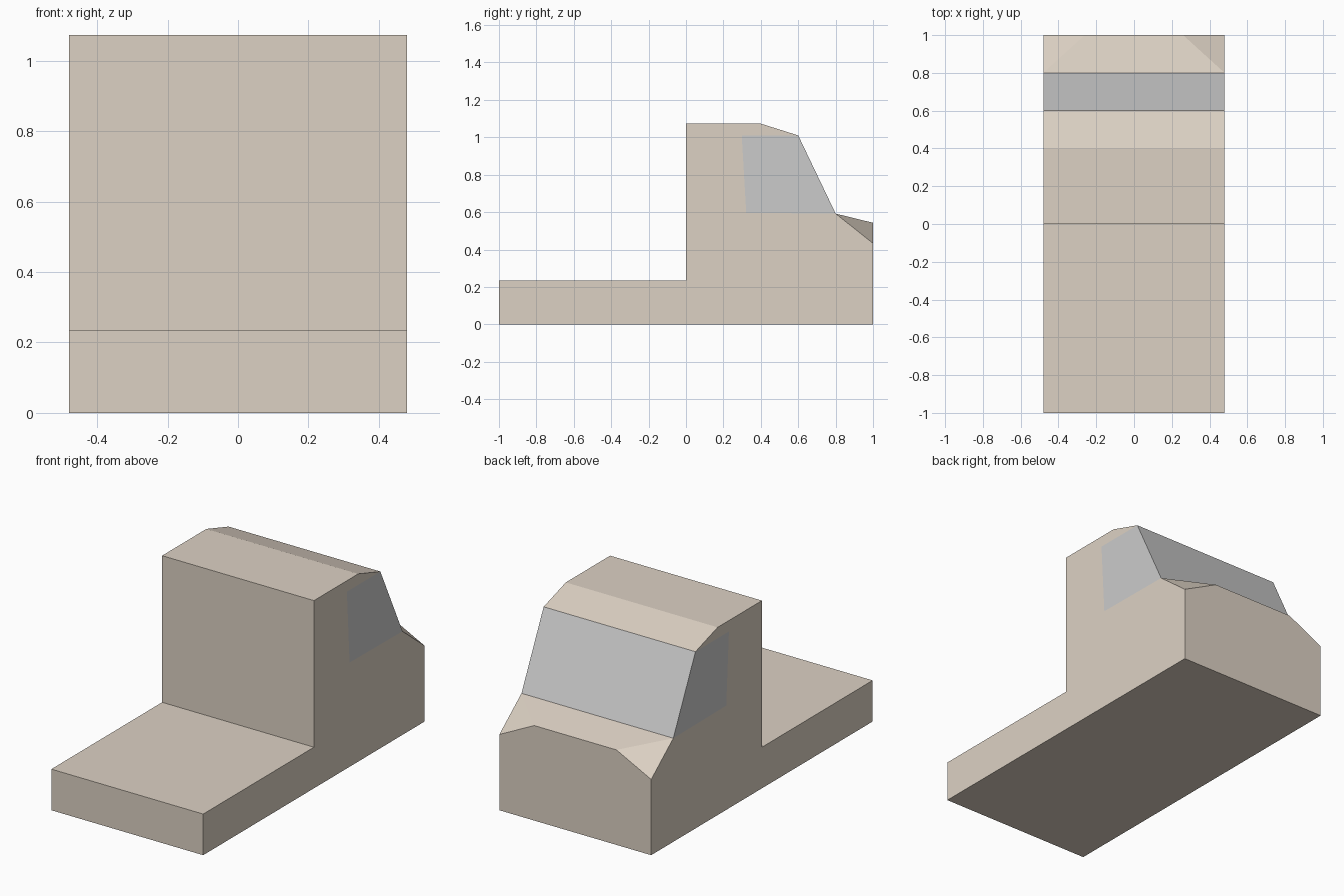
import bpy, bmesh

if "Cube" in bpy.data.objects:
    bpy.data.objects.remove(bpy.data.objects["Cube"])

W = 0.48      # half width
NOSE = 0.26   # half width of the flat nose edge

# Side profile points (y, z)
nose_foot, tail_foot = (1, 0), (-1, 0)
nose_side, nose_top = (1, 0.433), (1, 0.543)
glass_low, glass_high = (0.8, 0.592), (0.6, 1.01)
pane_low, pane_high = (0.322, 0.596), (0.298, 1.01)
roof_front, roof_back = (0.4, 1.073), (0, 1.073)
bed_front, bed_back = (0, 0.235), (-1, 0.235)


def at(x, points):
    return [(x, y, z) for y, z in points]


def sides(points):
    """The same flat polygon on the left and right side."""
    return [at(W, points), at(-W, points[::-1])]


def strip(a, b, wa=W, wb=W):
    """Crosswise quad between two profile points."""
    return [(-wa, *a), (wa, *a), (wb, *b), (-wb, *b)]


def build(name, polygons, color=None):
    bm = bmesh.new()
    for poly in polygons:
        bm.faces.new([bm.verts.new(p) for p in poly])
    bmesh.ops.remove_doubles(bm, verts=bm.verts, dist=1e-5)
    bmesh.ops.recalc_face_normals(bm, faces=bm.faces)
    mesh = bpy.data.meshes.new(name)
    bm.to_mesh(mesh)
    bm.free()
    obj = bpy.data.objects.new(name, mesh)
    bpy.context.collection.objects.link(obj)
    if color:
        mat = bpy.data.materials.new(name + "_paint")
        mat.diffuse_color = color
        mat.use_nodes = True
        mat.node_tree.nodes["Principled BSDF"].inputs["Base Color"].default_value = mat.diffuse_color
        mesh.materials.append(mat)
    return obj


# Body sides, wrapping around the side windows
body = sides([tail_foot, nose_foot, nose_side, glass_low, pane_low, pane_high,
              glass_high, roof_front, roof_back, bed_front, bed_back])
# Roof, cab back, bed, tail and floor
chain = [glass_high, roof_front, roof_back, bed_front, bed_back,
         tail_foot, nose_foot]
body += [strip(a, b) for a, b in zip(chain, chain[1:])]
# Hood, its folded corners and the nose
body.append(strip(glass_low, nose_top, W, NOSE))
for s in (1, -1):
    body.append([(s * W, *glass_low), (s * W, *nose_side), (s * NOSE, *nose_top)])
body.append([(-W, *nose_foot), (W, *nose_foot), (W, *nose_side),
             (NOSE, *nose_top), (-NOSE, *nose_top), (-W, *nose_side)])
build("truck_body", body, (0.72, 0.64, 0.55, 1))

# Windshield and side windows
glass = sides([glass_low, glass_high, pane_high, pane_low])
glass.append(strip(glass_low, glass_high))
build("cab_windows", glass)
